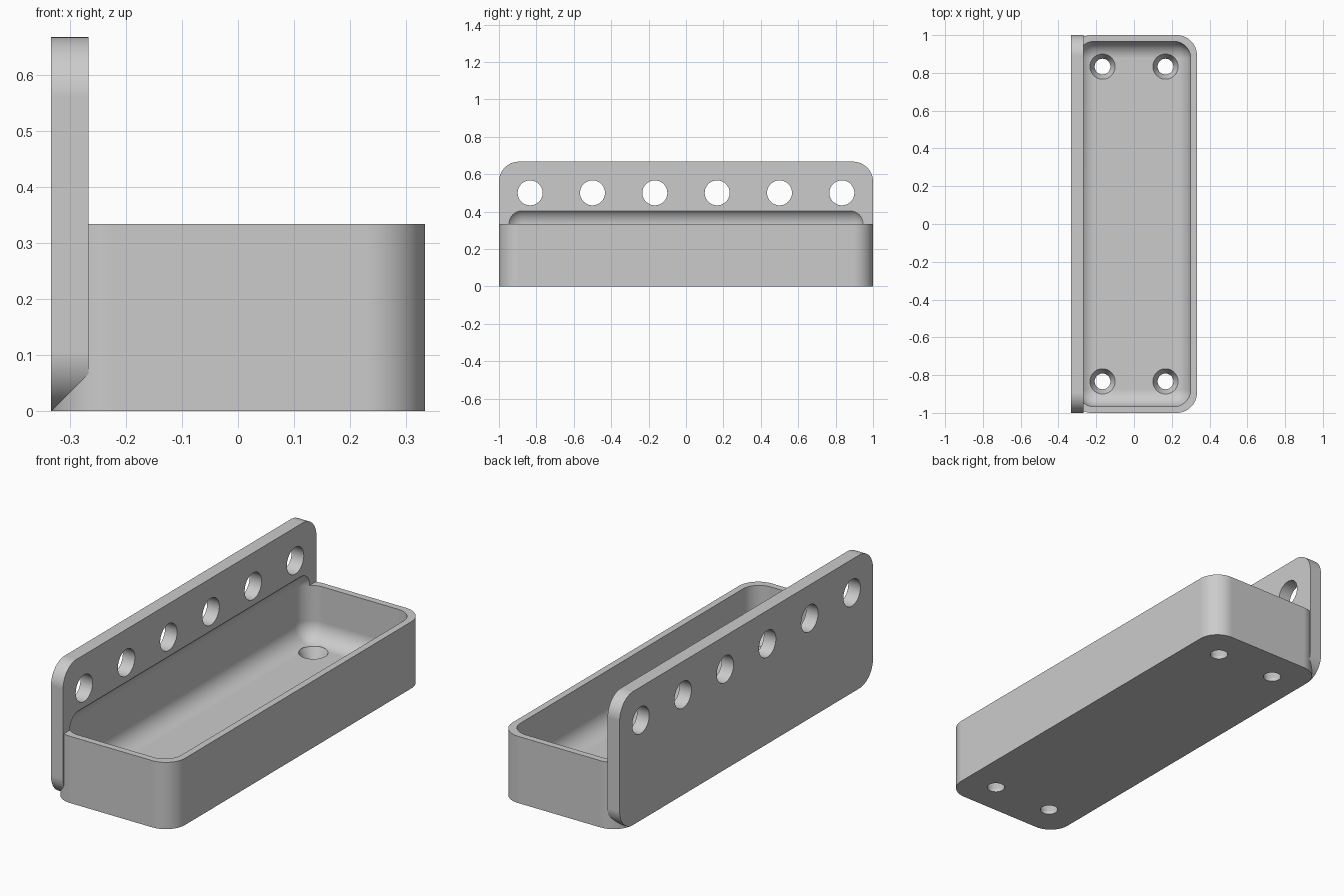
import bpy, bmesh, math
from mathutils import Matrix, Vector

cube = bpy.data.objects.get("Cube")
if cube:
    bpy.data.objects.remove(cube, do_unlink=True)

# Proportions: most sizes are multiples of the wall thickness
WALL = 1 / 30
FLOOR = 2 * WALL
HALF_W, HALF_L = 10 * WALL, 1.0
TRAY_H, PLATE_H, PLATE_T = 10 * WALL, 20 * WALL, 2 * WALL
OUTER_R, CAVITY_R = 0.107, 0.09
SEGMENTS = 16

grey = bpy.data.materials.new("plain_grey")
grey.use_nodes = True
grey.diffuse_color = (0.6, 0.6, 0.6, 1)
grey.node_tree.nodes["Principled BSDF"].inputs["Base Color"].default_value = (0.6, 0.6, 0.6, 1)


def make_object(name, bm):
    bmesh.ops.recalc_face_normals(bm, faces=bm.faces)
    mesh = bpy.data.meshes.new(name)
    bm.to_mesh(mesh)
    bm.free()
    mesh.materials.append(grey)
    obj = bpy.data.objects.new(name, mesh)
    bpy.context.collection.objects.link(obj)
    return obj


def rounded_box(name, low, high, radius, axis=None):
    """Box with rounded edges: those along one axis, or all of them."""
    low, high = Vector(low), Vector(high)
    bm = bmesh.new()
    bmesh.ops.create_cube(bm, size=1)
    for v in bm.verts:
        v.co = [high[i] if v.co[i] > 0 else low[i] for i in range(3)]
    edges = [e for e in bm.edges if axis is None
             or abs((e.verts[0].co - e.verts[1].co).normalized()[axis]) > 0.9]
    bmesh.ops.bevel(bm, geom=edges, offset=radius, offset_type='OFFSET',
                    segments=SEGMENTS, profile=0.5, affect='EDGES')
    return make_object(name, bm)


def screw_hole_cutter():
    """Four countersunk holes, each a turned profile."""
    narrow, wide = 0.0417, 0.0667
    profile = [(0, -0.03), (narrow, -0.03), (narrow, WALL / 2),
               (wide, FLOOR), (wide, 0.13), (0, 0.13)]
    bm = bmesh.new()
    for x in (-5 * WALL, 5 * WALL):
        for y in (-25 * WALL, 25 * WALL):
            verts = [bm.verts.new((x + r, y, z)) for r, z in profile]
            edges = [bm.edges.new(pair) for pair in zip(verts, verts[1:])]
            bmesh.ops.spin(bm, geom=verts + edges, cent=(x, y, 0), axis=(0, 0, 1),
                           angle=math.tau, steps=48)
    bmesh.ops.remove_doubles(bm, verts=bm.verts, dist=0.0001)
    return make_object("screw_hole_cutter", bm)


def plate_hole_cutter():
    """Row of six cylinders through the back plate."""
    bm = bmesh.new()
    for i in range(6):
        place = Matrix.Translation((-HALF_W, (i - 2.5) / 3, 15 * WALL))
        bmesh.ops.create_cone(bm, cap_ends=True, segments=64, radius1=2 * WALL,
                              radius2=2 * WALL, depth=0.3,
                              matrix=place @ Matrix.Rotation(math.pi / 2, 4, 'Y'))
    return make_object("plate_hole_cutter", bm)


def cut(obj, cutters):
    bpy.ops.object.select_all(action='DESELECT')
    bpy.context.view_layer.objects.active = obj
    obj.select_set(True)
    for cutter in cutters:
        mod = obj.modifiers.new("cut", 'BOOLEAN')
        mod.operation = 'DIFFERENCE'
        mod.solver = 'EXACT'
        mod.object = cutter
        bpy.ops.object.modifier_apply(modifier=mod.name)
    bpy.ops.object.shade_smooth_by_angle(angle=math.radians(25))
    normals = obj.modifiers.new("even_normals", 'WEIGHTED_NORMAL')
    normals.keep_sharp = True


# Tray body and upright back plate
tray = rounded_box("tray", (-HALF_W, -HALF_L, 0), (HALF_W, HALF_L, TRAY_H), OUTER_R, axis=2)
back_plate = rounded_box("back_plate", (-HALF_W, -HALF_L, 0),
                         (-HALF_W + PLATE_T, HALF_L, PLATE_H), OUTER_R, axis=0)

# Fully rounded cavity, which also hollows a shallow recess into the plate
cavity = rounded_box("cavity_cutter", (WALL - HALF_W, WALL - HALF_L, FLOOR),
                     (HALF_W - WALL, HALF_L - WALL, TRAY_H + CAVITY_R + 0.0005), CAVITY_R)
screws = screw_hole_cutter()
holes = plate_hole_cutter()

cut(tray, [cavity, screws])
cut(back_plate, [cavity, screws, holes])

for cutter in (cavity, screws, holes):
    bpy.data.objects.remove(cutter, do_unlink=True)
